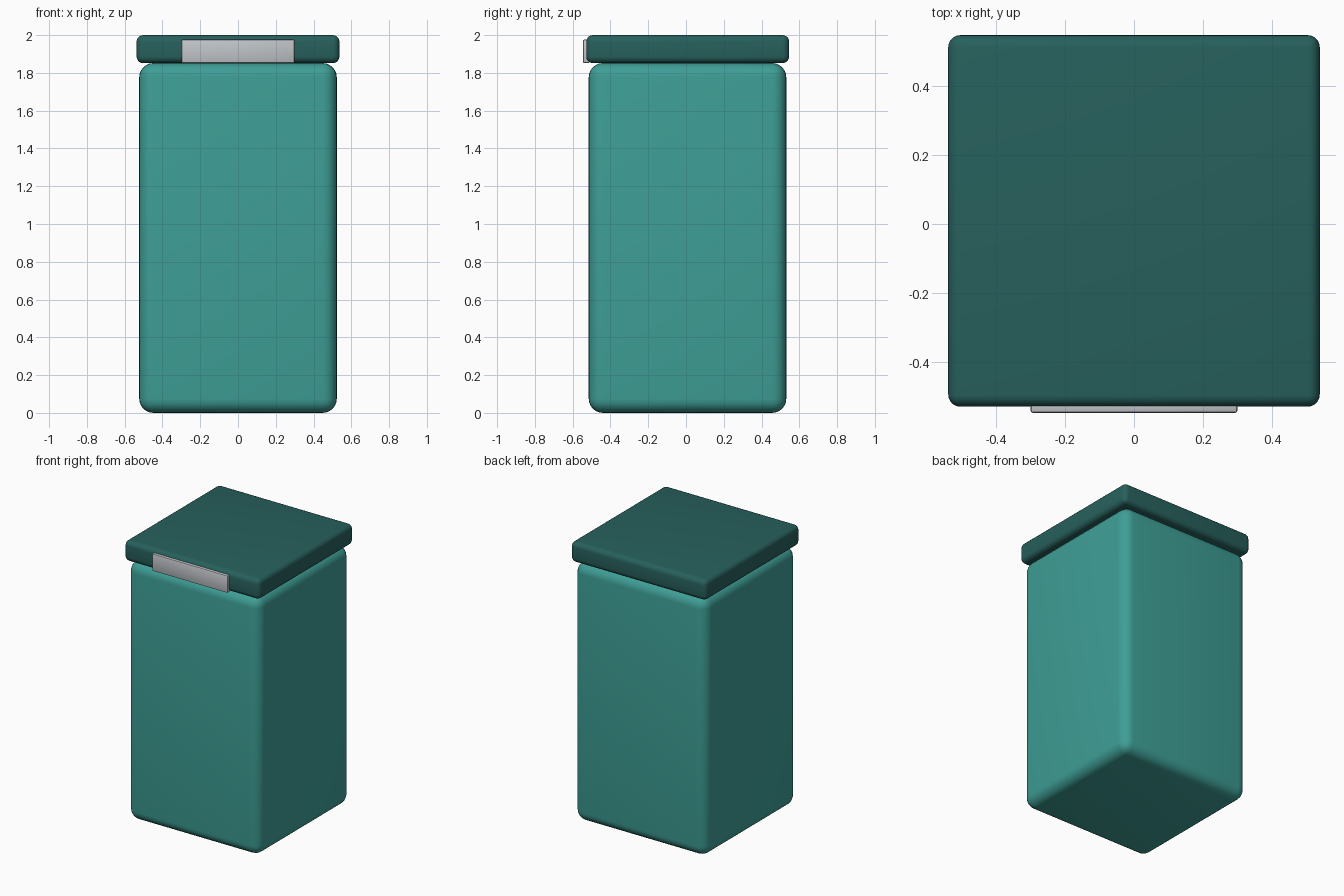
import bpy
import math

cube = bpy.data.objects.get("Cube")
if cube:
    bpy.data.objects.remove(cube, do_unlink=True)


def make_material(name, color):
    mat = bpy.data.materials.new(name)
    mat.use_nodes = True
    rgba = (*color, 1.0)
    mat.diffuse_color = rgba
    mat.node_tree.nodes["Principled BSDF"].inputs["Base Color"].default_value = rgba
    return mat


def rounded_box(name, low, high, radius, segments, mat):
    """Box between two corners with evenly rounded edges."""
    center = [(a + b) / 2 for a, b in zip(low, high)]
    bpy.ops.mesh.primitive_cube_add(size=1, location=center)
    obj = bpy.context.object
    obj.name = name
    obj.scale = [b - a for a, b in zip(low, high)]
    bpy.ops.object.transform_apply(location=False, rotation=False, scale=True)
    bevel = obj.modifiers.new("Rounded edges", "BEVEL")
    bevel.width = radius
    bevel.segments = segments
    bpy.ops.object.modifier_apply(modifier=bevel.name)
    obj.data.materials.append(mat)
    bpy.ops.object.shade_smooth_by_angle(angle=math.radians(40))
    return obj


teal = make_material("teal", (0.048, 0.345, 0.305))
dark_teal = make_material("dark teal", (0.02, 0.118, 0.108))
light_grey = make_material("light grey", (0.54, 0.56, 0.59))

# Tall container body
rounded_box("body", (-0.523, -0.515, 0), (0.523, 0.531, 1.852), 0.075, 6, teal)

# Flat lid, slightly wider than the body
rounded_box("lid", (-0.537, -0.528, 1.852), (0.537, 0.546, 2.0), 0.035, 5, dark_teal)

# Front latch plate
rounded_box("latch", (-0.299, -0.546, 1.852), (0.299, -0.51, 1.976), 0.007, 2, light_grey)
